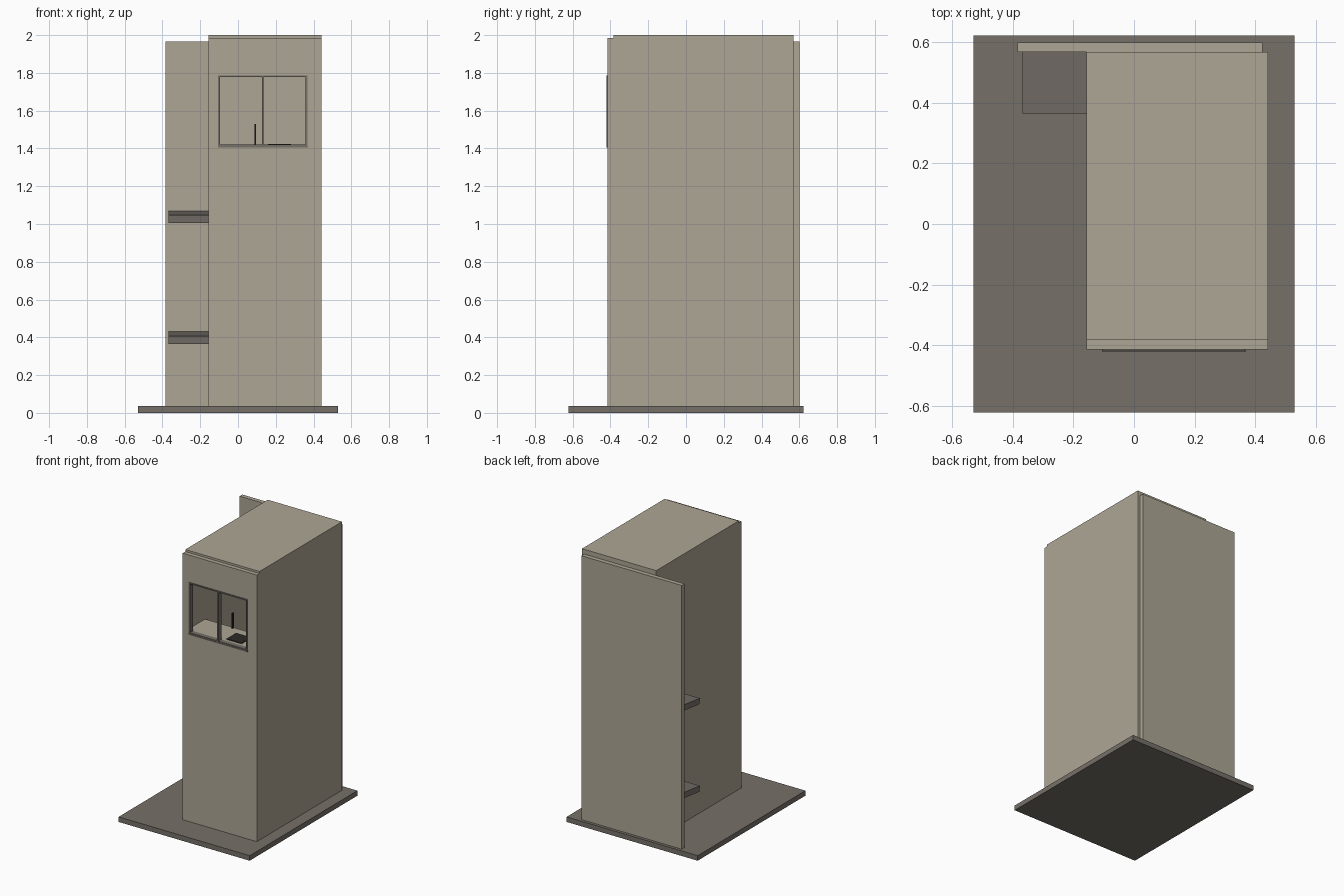
import bpy, bmesh, math
from mathutils import Matrix

if "Cube" in bpy.data.objects:
    bpy.data.objects.remove(bpy.data.objects["Cube"])


def material(name, rgb):
    m = bpy.data.materials.new(name)
    m.diffuse_color = (*rgb, 1)
    m.use_nodes = True
    m.node_tree.nodes["Principled BSDF"].inputs["Base Color"].default_value = m.diffuse_color
    return m


TAN = material("tan plaster", (0.42, 0.38, 0.30))
GREY = material("warm grey", (0.18, 0.16, 0.14))
DARK = material("dark metal", (0.025, 0.023, 0.02))


def finish(name, bm, mat):
    bmesh.ops.recalc_face_normals(bm, faces=bm.faces)
    me = bpy.data.meshes.new(name)
    bm.to_mesh(me)
    bm.free()
    me.materials.append(mat)
    ob = bpy.data.objects.new(name, me)
    bpy.context.collection.objects.link(ob)
    return ob


def box(name, x, y, z, mat, tilt=0.0):
    """Box from (min, max) ranges; tilt lifts the back edge about the front edge."""
    bm = bmesh.new()
    bmesh.ops.create_cube(bm, size=1)
    for v in bm.verts:
        v.co = [r[0] if c < 0 else r[1] for c, r in zip(v.co, (x, y, z))]
    if tilt:
        bmesh.ops.rotate(bm, verts=bm.verts, cent=(0, y[0], z[0]),
                         matrix=Matrix.Rotation(tilt, 3, 'X'))
    return finish(name, bm, mat)


def cut(target, cutter):
    mod = target.modifiers.new("cut", 'BOOLEAN')
    mod.operation = 'DIFFERENCE'
    mod.solver = 'EXACT'
    mod.object = cutter
    bpy.context.view_layer.objects.active = target
    bpy.ops.object.modifier_apply(modifier=mod.name)
    bpy.data.objects.remove(cutter)


# Ground slab and back panel
box("base_slab", (-0.53, 0.53), (-0.622, 0.622), (0, 0.037), GREY)
box("back_panel", (-0.385, 0.425), (0.568, 0.60), (0.037, 1.965), TAN)

# Tower: side profile with the stepped front edge, extruded across x
profile = [(-0.415, 0.037), (0.568, 0.037), (0.568, 2.0),
           (-0.384, 2.0), (-0.384, 1.985), (-0.415, 1.985)]
bm = bmesh.new()
face = bm.faces.new([bm.verts.new((-0.157, y, z)) for y, z in profile])
side = bmesh.ops.extrude_face_region(bm, geom=[face])["geom"]
bmesh.ops.translate(bm, vec=(0.60, 0, 0),
                    verts=[g for g in side if isinstance(g, bmesh.types.BMVert)])
tower = finish("tower", bm, TAN)

# Hollow room and window opening
cut(tower, box("room_cutter", (-0.14, 0.426), (-0.384, 0.55), (0.0, 1.965), TAN))
cut(tower, box("window_cutter", (-0.10, 0.362), (-0.5, -0.3), (1.418, 1.782), TAN))

# Window frame, sill and mullion
FY = (-0.42, -0.386)
for name, x, z in [("frame_left", (-0.105, -0.095), (1.413, 1.787)),
                   ("frame_right", (0.357, 0.367), (1.413, 1.787)),
                   ("frame_top", (-0.095, 0.357), (1.778, 1.787)),
                   ("frame_bottom", (-0.095, 0.357), (1.413, 1.422)),
                   ("mullion", (0.126, 0.135), (1.422, 1.778))]:
    box(name, x, FY, z, GREY)
box("window_sill", (-0.105, 0.37), (-0.422, -0.41), (1.405, 1.413), GREY)

# Counter inside the window with a thin post and a small pad
box("counter", (-0.14, 0.426), (-0.384, -0.18), (1.38, 1.418), TAN)
box("counter_post", (0.088, 0.096), (-0.20, -0.185), (1.418, 1.53), DARK)
box("counter_pad", (0.16, 0.28), (-0.36, -0.25), (1.418, 1.424), DARK)

# Two slightly sloping shelves between tower and back panel
for name, z in (("lower_shelf", 0.365), ("upper_shelf", 1.005)):
    box(name, (-0.368, -0.15), (0.37, 0.58), (z, z + 0.042), GREY, math.radians(6.5))
